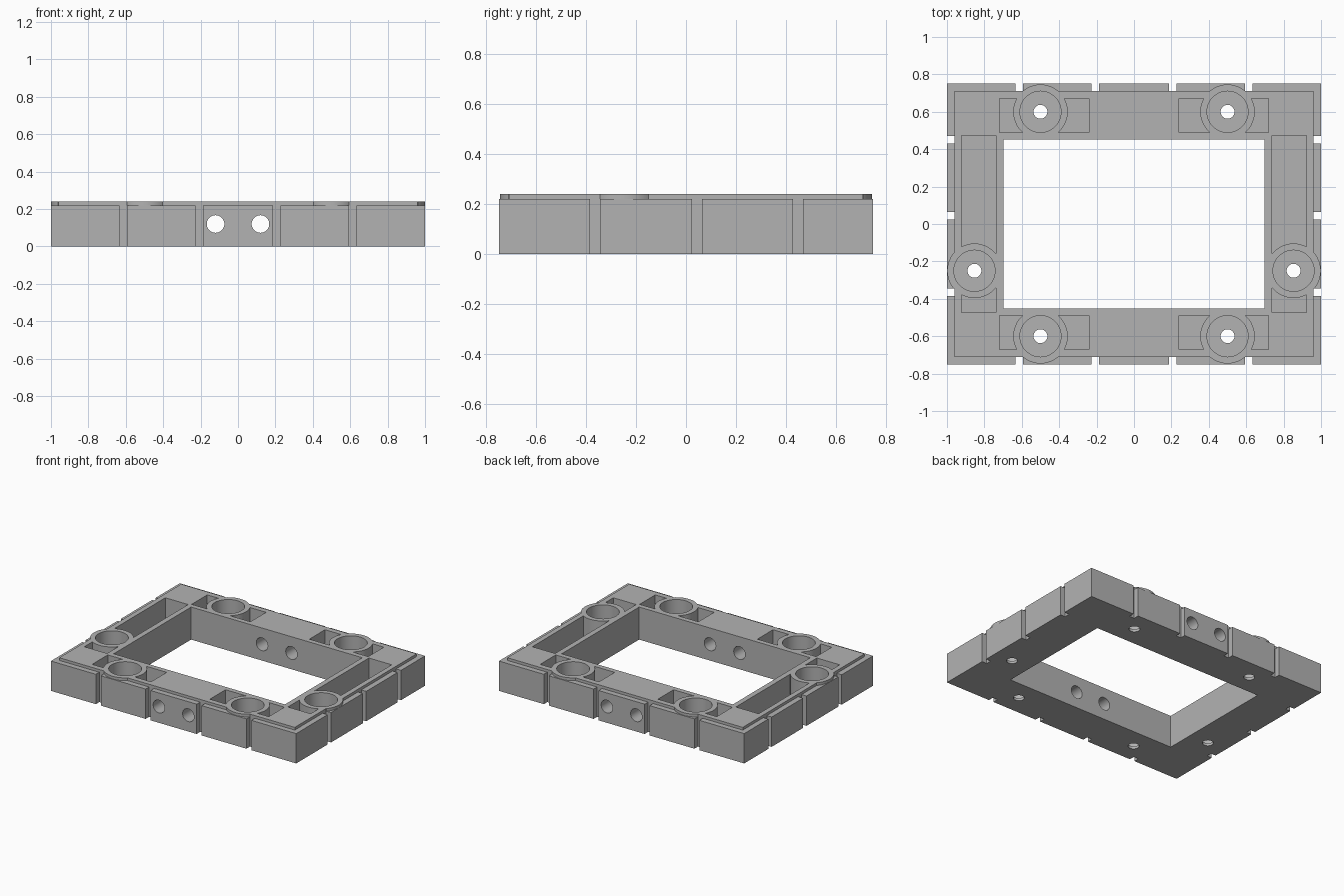
import bpy
import bmesh
from mathutils import Matrix, Vector

cube = bpy.data.objects.get("Cube")
if cube:
    bpy.data.objects.remove(cube, do_unlink=True)

STEP, TOP, FLOOR = 0.22, 0.24, 0.02
BOSSES = [(sx * 0.5, sy * 0.6) for sx in (-1, 1) for sy in (-1, 1)]
BOSSES += [(sx * 0.853, -0.25) for sx in (-1, 1)]


def add_box(bm, x, y, z):
    """Box from three (low, high) ranges."""
    lo, hi = (Vector(v) for v in zip(x, y, z))
    m = Matrix.Translation((lo + hi) / 2) @ Matrix.Diagonal((*(hi - lo), 1))
    bmesh.ops.create_cube(bm, size=1, matrix=m)


def add_cylinder(bm, centre, radius, length, turn=Matrix(), sides=48):
    bmesh.ops.create_cone(bm, cap_ends=True, segments=sides, radius1=radius,
                          radius2=radius, depth=length,
                          matrix=Matrix.Translation(centre) @ turn)


def make_object(name, bm):
    mesh = bpy.data.meshes.new(name)
    bm.to_mesh(mesh)
    bm.free()
    obj = bpy.data.objects.new(name, mesh)
    bpy.context.collection.objects.link(obj)
    return obj


def combine(target, bm, operation):
    """Apply a boolean with a temporary helper built from bm."""
    tool = make_object("helper", bm)
    tool.hide_render = True
    mod = target.modifiers.new("cut", 'BOOLEAN')
    mod.operation, mod.solver, mod.object = operation, 'EXACT', tool
    bpy.context.view_layer.objects.active = target
    bpy.ops.object.modifier_apply(modifier=mod.name)
    bpy.data.objects.remove(tool, do_unlink=True)


def vertical_cylinders(radius, low, high):
    bm = bmesh.new()
    for x, y in BOSSES:
        add_cylinder(bm, (x, y, (low + high) / 2), radius, high - low)
    return bm


# Outer slab
bm = bmesh.new()
add_box(bm, (-1, 1), (-0.75, 0.75), (0, STEP))
frame = make_object("frame", bm)

# Raised top step
bm = bmesh.new()
add_box(bm, (-0.96, 0.96), (-0.71, 0.71), (0.1, TOP))
combine(frame, bm, 'UNION')

# Central opening
bm = bmesh.new()
add_box(bm, (-0.698, 0.698), (-0.451, 0.451), (-1, 1))
combine(frame, bm, 'DIFFERENCE')

# Pockets in the top
bm = bmesh.new()
for s in (-1, 1):
    add_box(bm, sorted((s * 0.737, s * 0.923)), (-0.472, 0.472), (FLOOR, 1))
    for t in (-1, 1):
        add_box(bm, sorted((s * 0.24, s * 0.72)),
                sorted((t * 0.488, t * 0.67)), (FLOOR, 1))
combine(frame, bm, 'DIFFERENCE')

# Round bosses with wide recesses and small through holes
combine(frame, vertical_cylinders(0.146, 0.01, TOP), 'UNION')
combine(frame, vertical_cylinders(0.11, FLOOR, 1), 'DIFFERENCE')
combine(frame, vertical_cylinders(0.037, -1, 1), 'DIFFERENCE')

# Upright grooves around the outside
bm = bmesh.new()
for s in (-1, 1):
    for x in (-0.614, -0.208, 0.208, 0.614):
        add_box(bm, (x - 0.02, x + 0.02), sorted((s * 0.71, s * 2)), (-1, 1))
    for y in (-0.365, 0.045, 0.45):
        add_box(bm, sorted((s * 0.96, s * 2)), (y - 0.02, y + 0.02), (-1, 1))
combine(frame, bm, 'DIFFERENCE')

# Pair of holes through the front and back rails
bm = bmesh.new()
for x in (-0.12, 0.12):
    add_cylinder(bm, (x, 0, 0.12), 0.047, 3, Matrix.Rotation(1.5707963, 4, 'X'))
combine(frame, bm, 'DIFFERENCE')

# Grey material
grey = bpy.data.materials.new("plain grey")
grey.use_nodes = True
colour = (0.45, 0.45, 0.45, 1)
grey.diffuse_color = colour
grey.node_tree.nodes["Principled BSDF"].inputs["Base Color"].default_value = colour
frame.data.materials.clear()
frame.data.materials.append(grey)

bpy.ops.object.select_all(action='DESELECT')
frame.select_set(True)
bpy.context.view_layer.objects.active = frame
bpy.ops.object.shade_smooth_by_angle(angle=0.5)
